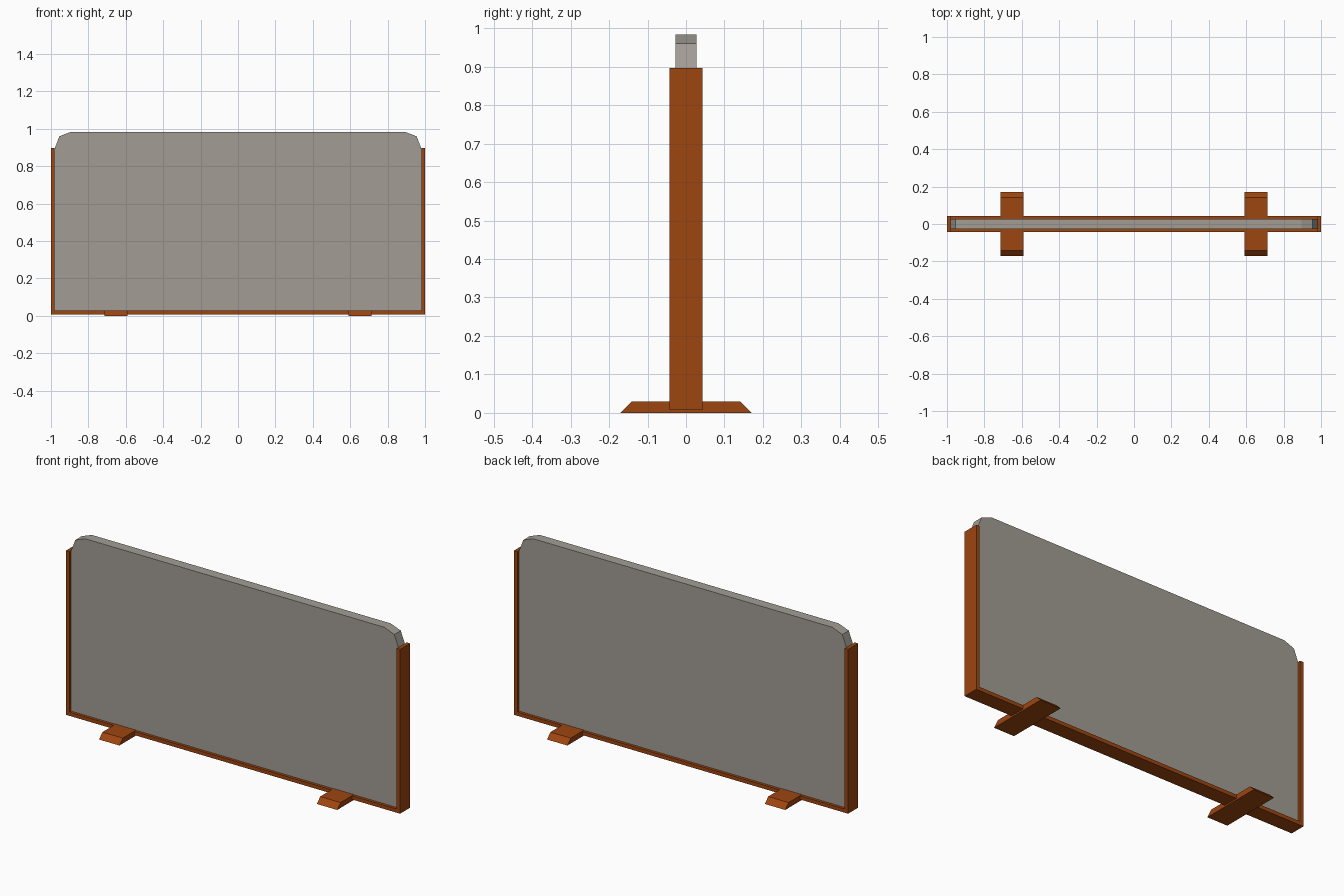
import bpy
import bmesh

if "Cube" in bpy.data.objects:
    bpy.data.objects.remove(bpy.data.objects["Cube"])


def material(name, color):
    m = bpy.data.materials.new(name)
    m.diffuse_color = (*color, 1.0)
    m.use_nodes = True
    m.node_tree.nodes["Principled BSDF"].inputs["Base Color"].default_value = m.diffuse_color
    return m


def extrude_profile(name, points, depth, axis, centre, mat):
    """Solid from a 2D outline: (x, z) swept along y, or (y, z) swept along x."""
    bm = bmesh.new()
    h = depth / 2

    def place(u, v, w):
        return (u, centre + w, v) if axis == 'Y' else (centre + w, u, v)

    near = [bm.verts.new(place(u, v, -h)) for u, v in points]
    far = [bm.verts.new(place(u, v, h)) for u, v in points]
    bm.faces.new(near)
    bm.faces.new(far[::-1])
    for i in range(len(points)):
        j = (i + 1) % len(points)
        bm.faces.new((near[j], near[i], far[i], far[j]))
    bmesh.ops.recalc_face_normals(bm, faces=bm.faces[:])
    mesh = bpy.data.meshes.new(name)
    bm.to_mesh(mesh)
    bm.free()
    mesh.materials.append(mat)
    obj = bpy.data.objects.new(name, mesh)
    bpy.context.collection.objects.link(obj)
    return obj


def mirrored(half):
    """Complete a left-right symmetric outline from its right half."""
    return half + [(-u, v) for u, v in reversed(half)]


rust = material("rust_brown", (0.34, 0.06, 0.005))
grey = material("warm_grey", (0.36, 0.34, 0.30))

# Panel with clipped upper corners
extrude_profile("panel", mirrored([(0.98, 0.028), (0.98, 0.895),
                                   (0.955, 0.96), (0.895, 0.983)]),
                0.055, 'Y', 0, grey)

# U-shaped frame around the sides and bottom
extrude_profile("frame", mirrored([(1.0, 0.008), (1.0, 0.897),
                                   (0.98, 0.897), (0.98, 0.028)]),
                0.085, 'Y', 0, rust)

# Two feet with sloped ends
for side, x in (("left", -0.652), ("right", 0.652)):
    extrude_profile(side + "_foot", mirrored([(0.17, 0.0), (0.141, 0.029)]),
                    0.122, 'X', x, rust)
